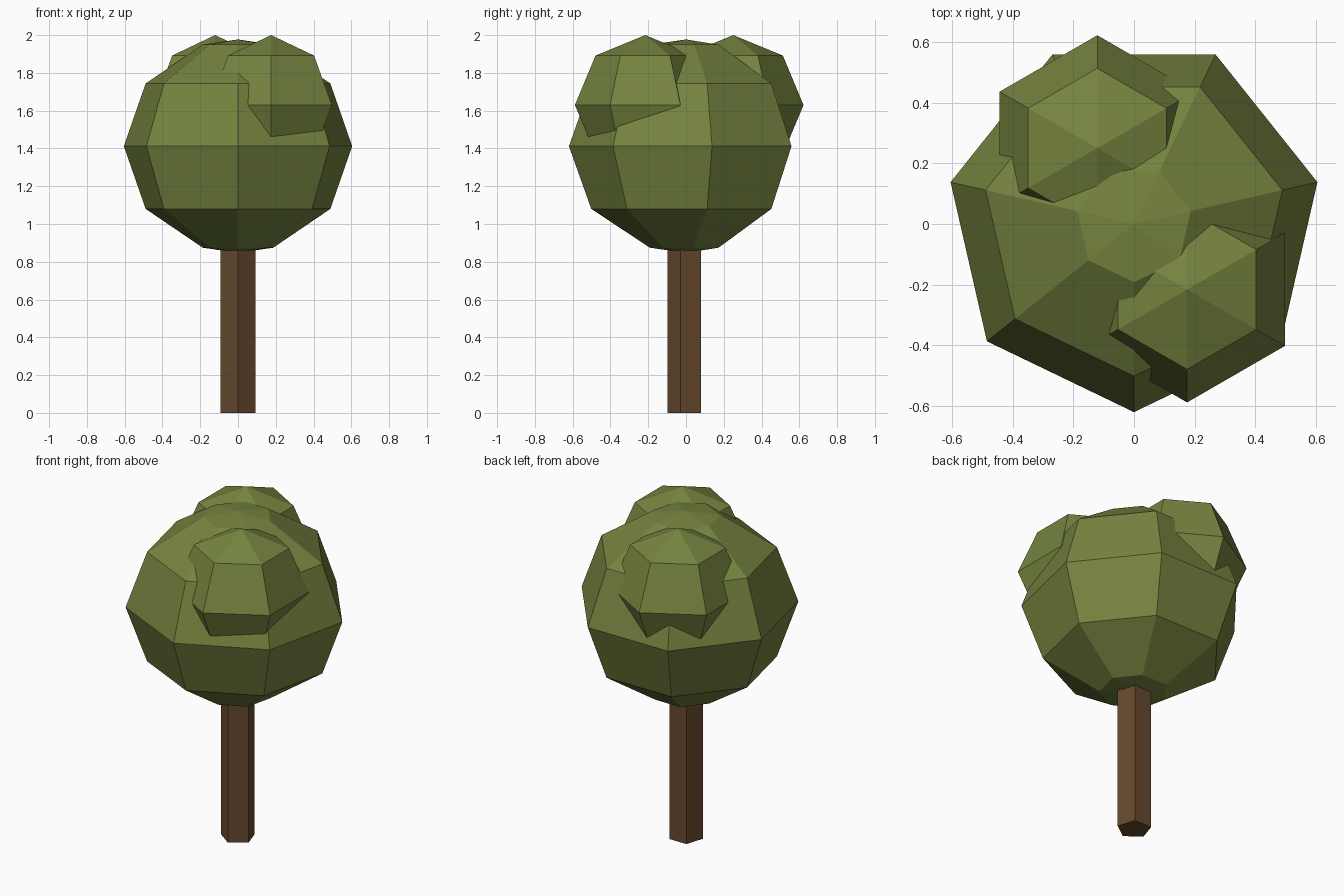
import bpy
import bmesh
from math import sin, cos, pi, radians

if "Cube" in bpy.data.objects:
    bpy.data.objects.remove(bpy.data.objects["Cube"], do_unlink=True)


def make_material(name, rgb):
    mat = bpy.data.materials.new(name)
    mat.use_nodes = True
    color = (*rgb, 1.0)
    mat.diffuse_color = color
    mat.node_tree.nodes["Principled BSDF"].inputs["Base Color"].default_value = color
    return mat


def lathe(name, center, sides, profile, mat):
    """Faceted solid from (radius, z) rings; radius 0 closes to a point.
    The first corner of every ring faces -y."""
    bm = bmesh.new()
    rings = []
    for r, z in profile:
        count = sides if r > 0 else 1
        rings.append([bm.verts.new((r * sin(2 * pi * i / sides),
                                    -r * cos(2 * pi * i / sides), z))
                      for i in range(count)])
    for low, high in zip(rings, rings[1:]):
        for i in range(sides):
            j = (i + 1) % sides
            corners = [low[i % len(low)], low[j % len(low)],
                       high[j % len(high)], high[i % len(high)]]
            bm.faces.new(list(dict.fromkeys(corners)))
    for ring in (rings[0], rings[-1]):
        if len(ring) > 1:
            bm.faces.new(ring)
    bmesh.ops.recalc_face_normals(bm, faces=bm.faces)
    mesh = bpy.data.meshes.new(name)
    bm.to_mesh(mesh)
    bm.free()
    mesh.materials.append(mat)
    obj = bpy.data.objects.new(name, mesh)
    obj.location = center
    bpy.context.collection.objects.link(obj)
    return obj


def ball_profile(radius, height, angles):
    """Rings at the given angles from the bottom pole, plus both poles."""
    middle = [(radius * sin(radians(a)), -height * cos(radians(a))) for a in angles]
    return [(0, -height), *middle, (0, height)]


leaf = make_material("leaf green", (0.18, 0.23, 0.05))
bark = make_material("bark brown", (0.133, 0.065, 0.027))

# Five-sided trunk, running up into the foliage
lathe("trunk", (0, 0, 0), 5, [(0.097, 0), (0.097, 1.0)], bark)

# Main seven-sided crown
lathe("crown", (0, 0, 1.412), 7,
      ball_profile(0.62, 0.565, (18, 54, 90, 126, 162)), leaf)

# Two six-sided leaf clumps set into the crown
clump = ball_profile(0.372, 0.37, (45, 90, 135))
lathe("front_leaf_clump", (0.175, -0.216, 1.63), 6, clump, leaf)
lathe("back_leaf_clump", (-0.121, 0.25, 1.63), 6, clump, leaf)
